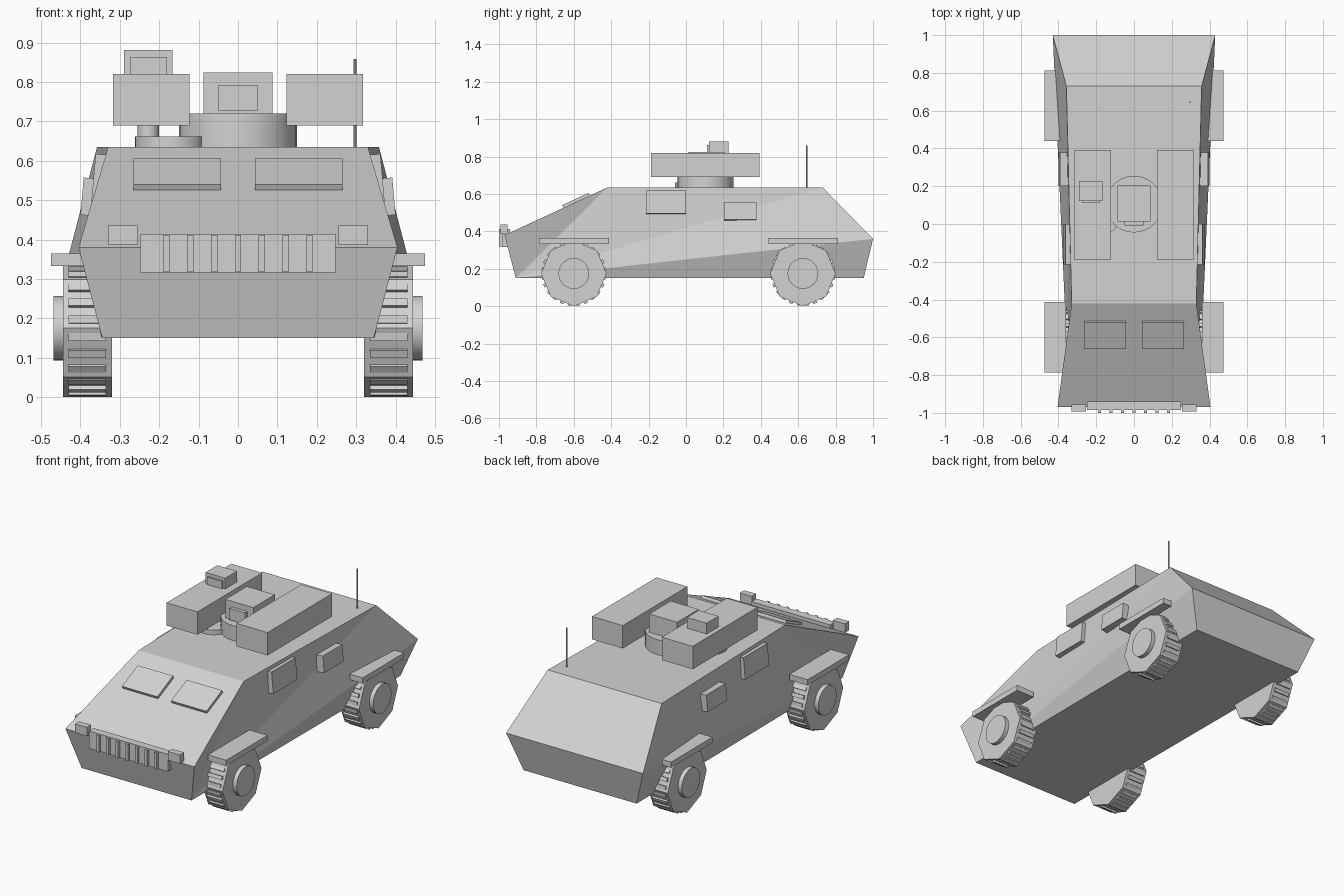
import bpy, bmesh, math
from mathutils import Matrix, Vector

if "Cube" in bpy.data.objects:
    bpy.data.objects.remove(bpy.data.objects["Cube"])

grey = bpy.data.materials.new("light_grey")
grey.use_nodes = True
grey.diffuse_color = (0.65, 0.65, 0.65, 1)
grey.node_tree.nodes["Principled BSDF"].inputs["Base Color"].default_value = grey.diffuse_color


def finish(name, bm):
    bmesh.ops.recalc_face_normals(bm, faces=bm.faces)
    mesh = bpy.data.meshes.new(name)
    bm.to_mesh(mesh)
    bm.free()
    mesh.materials.append(grey)
    obj = bpy.data.objects.new(name, mesh)
    bpy.context.collection.objects.link(obj)
    return obj


def add_box(bm, centre, size, rot=None):
    matrix = Matrix.Translation(centre) @ (rot or Matrix()) @ Matrix.Diagonal((*size, 1))
    bmesh.ops.create_cube(bm, size=1, matrix=matrix)


def box(name, x, y, z):
    """Box from its extent along each axis."""
    bm = bmesh.new()
    add_box(bm, [sum(r) / 2 for r in (x, y, z)], [r[1] - r[0] for r in (x, y, z)])
    return finish(name, bm)


def tilted_box(name, centre, size, angle, axis):
    bm = bmesh.new()
    add_box(bm, centre, size, Matrix.Rotation(angle, 4, axis))
    return finish(name, bm)


def cylinder(name, centre, radius, depth, sides=32, axis="Z", smooth=True):
    bm = bmesh.new()
    matrix = Matrix.Translation(centre)
    if axis == "X":
        matrix = matrix @ Matrix.Rotation(math.pi / 2, 4, "Y")
    bmesh.ops.create_cone(bm, cap_ends=True, segments=sides, radius1=radius,
                          radius2=radius, depth=depth, matrix=matrix)
    obj = finish(name, bm)
    if smooth:
        for face in obj.data.polygons:
            face.use_smooth = len(face.vertices) == 4
        obj.data.set_sharp_from_angle(angle=math.radians(40))
    return obj


# Hull: six-cornered side outline (half width, y, z), sides fanned from the lower front corner
outline = [(0.345, -0.91, 0.15), (0.355, 0.95, 0.15), (0.43, 1.0, 0.36),
           (0.358, 0.73, 0.635), (0.33, -0.42, 0.635), (0.405, -0.97, 0.38)]
bm = bmesh.new()
left = [bm.verts.new(p) for p in outline]
right = [bm.verts.new((-x, y, z)) for x, y, z in outline]
for side in (left, right):
    for i in range(1, 5):
        bm.faces.new((side[0], side[i], side[i + 1]))
for i in range(6):
    j = (i + 1) % 6
    bm.faces.new((left[i], left[j], right[j], right[i]))
finish("hull", bm)

# Parts repeated on both sides
slope = math.atan2(0.255, 0.55)
for label, s in (("left", 1), ("right", -1)):
    def span(a, b):
        return (a, b) if s > 0 else (-b, -a)

    for end, y in (("front", -0.6), ("rear", 0.625)):
        # Eight-sided tyre, with tread blocks across its rim
        hub = Vector((s * 0.3825, y, 0.175))
        cylinder(f"{label}_{end}_tyre", hub, 0.175, 0.125, 8, "X", smooth=False)
        bm = bmesh.new()
        for k in range(24):
            a = (k + 0.5) * math.tau / 24
            turn = Matrix.Rotation(a, 4, "X")
            add_box(bm, hub + turn @ Vector((0, 0, 0.162)), (0.095, 0.02, 0.022), turn)
        finish(f"{label}_{end}_tread", bm)
        cylinder(f"{label}_{end}_hub", (s * 0.456, y, 0.175), 0.082, 0.026, 24, "X")
        box(f"{label}_{end}_fender", span(0.36, 0.475), (y - 0.185, y + 0.187), (0.333, 0.365))

    box(f"{label}_headlight", span(0.255, 0.33), (-0.993, -0.955), (0.386, 0.436))
    tilted_box(f"{label}_front_hatch", (s * 0.154, -0.587, 0.563), (0.222, 0.155, 0.022), slope, "X")
    tilted_box(f"{label}_side_hatch", (s * 0.347, -0.107, 0.555), (0.04, 0.215, 0.122),
               s * math.radians(-5), "Y")
    tilted_box(f"{label}_side_box", (s * 0.371, 0.29, 0.508), (0.05, 0.175, 0.095),
               s * math.radians(-5), "Y")
    box(f"{label}_launcher", span(0.123, 0.317), (-0.188, 0.392), (0.69, 0.82))

# Radiator grille with vertical slats
box("grille_plate", (-0.248, 0.248), (-0.984, -0.94), (0.316, 0.414))
for i in range(-3, 4):
    x = i * 0.0605
    box("grille_slat", (x - 0.008, x + 0.008), (-1.0, -0.975), (0.318, 0.412))

# Turret ring, sight housing and its front window
cylinder("turret_ring", (0, 0.105, 0.67), 0.15, 0.1)
box("sight_housing", (-0.088, 0.088), (0.012, 0.205), (0.71, 0.824))
box("sight_window", (-0.05, 0.05), (-0.008, 0.02), (0.726, 0.792))

# Small periscope on the right launcher
box("periscope", (-0.29, -0.166), (0.122, 0.228), (0.815, 0.881))
box("periscope_window", (-0.274, -0.18), (0.113, 0.13), (0.815, 0.863))

# Round roof hatch with a stub post
cylinder("roof_hatch", (-0.172, 0.03, 0.648), 0.09, 0.028)
cylinder("roof_post", (-0.228, 0.03, 0.675), 0.027, 0.04, 16)

# Aerial
cylinder("aerial", (0.297, 0.645, 0.74), 0.004, 0.236, 8)
